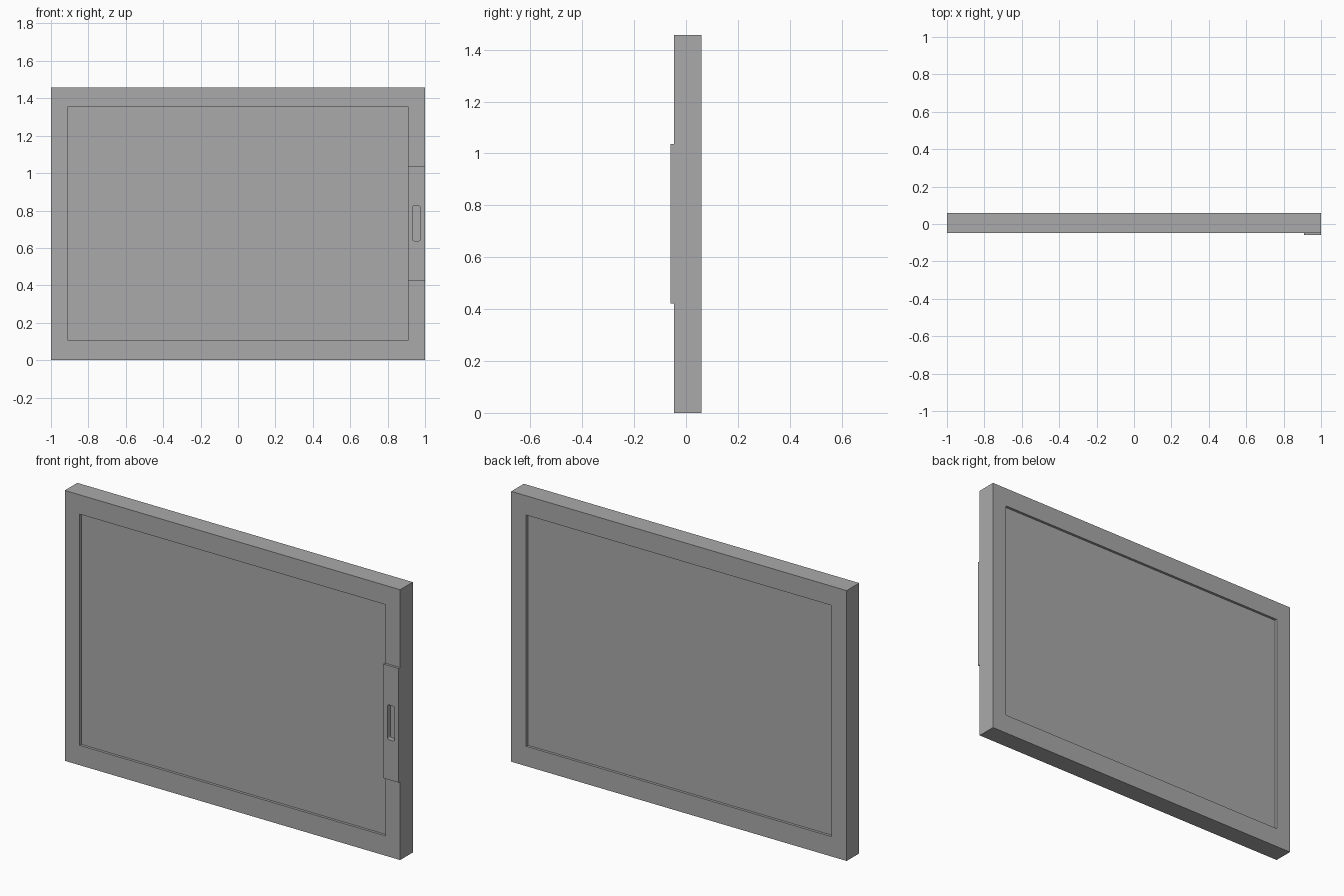
import bpy
import bmesh
from math import sin, cos, pi

cube = bpy.data.objects.get("Cube")
if cube:
    bpy.data.objects.remove(cube, do_unlink=True)

grey = bpy.data.materials.new("plain grey")
grey.use_nodes = True
GREY = (0.4, 0.4, 0.4, 1)
grey.diffuse_color = GREY
grey.node_tree.nodes["Principled BSDF"].inputs["Base Color"].default_value = GREY


def outline(x0, x1, z0, z1, radius=0.0, steps=4):
    """Rectangle in the x-z plane, with rounded corners if a radius is given."""
    if radius == 0:
        return [(x0, z0), (x1, z0), (x1, z1), (x0, z1)]
    points = []
    corners = [(x0, z0, 1, 1), (x1, z0, -1, 1), (x1, z1, -1, -1), (x0, z1, 1, -1)]
    for i, (x, z, sx, sz) in enumerate(corners):
        for k in range(steps + 1):
            a = pi + (i + k / steps) * pi / 2
            points.append((x + radius * (sx + cos(a)), z + radius * (sz + sin(a))))
    return points


def loft(name, sections):
    """Join successive (outline, y) loops and cap both ends."""
    bm = bmesh.new()
    loops = [[bm.verts.new((x, y, z)) for x, z in pts] for pts, y in sections]
    for a, b in zip(loops, loops[1:]):
        for i in range(len(a)):
            j = (i + 1) % len(a)
            bm.faces.new((a[i], a[j], b[j], b[i]))
    bm.faces.new(loops[0])
    bm.faces.new(loops[-1])
    bmesh.ops.recalc_face_normals(bm, faces=bm.faces)
    mesh = bpy.data.meshes.new(name)
    bm.to_mesh(mesh)
    bm.free()
    mesh.materials.append(grey)
    obj = bpy.data.objects.new(name, mesh)
    bpy.context.collection.objects.link(obj)
    return obj


HEIGHT, FRONT, BACK, RECESS = 1.457, -0.047, 0.06, 0.014
PLATE_FRONT = -0.06
outer = outline(-1, 1, 0, HEIGHT)
opening = outline(-0.911, 0.911, 0.107, 1.353)

# Door frame with a sunken panel on each side
frame = loft("door_frame_and_panel", [
    (opening, FRONT + RECESS), (opening, FRONT), (outer, FRONT),
    (outer, BACK), (opening, BACK), (opening, BACK - RECESS)])

# Raised latch plate on the left stile
plate_outline = outline(0.908, 1, 0.422, 1.037)
plate = loft("latch_plate", [(plate_outline, PLATE_FRONT), (plate_outline, FRONT)])

# Rounded finger slot cut through the plate into the frame
slot_outline = outline(0.933, 0.975, 0.638, 0.825, radius=0.009)
cutter = loft("finger_slot_cutter", [(slot_outline, PLATE_FRONT - 0.05),
                                     (slot_outline, PLATE_FRONT + 0.026)])
cutter.hide_render = True
cutter.hide_viewport = True
cutter.display_type = 'WIRE'
for part in (frame, plate):
    cut = part.modifiers.new("finger slot", 'BOOLEAN')
    cut.operation = 'DIFFERENCE'
    cut.solver = 'EXACT'
    cut.object = cutter
